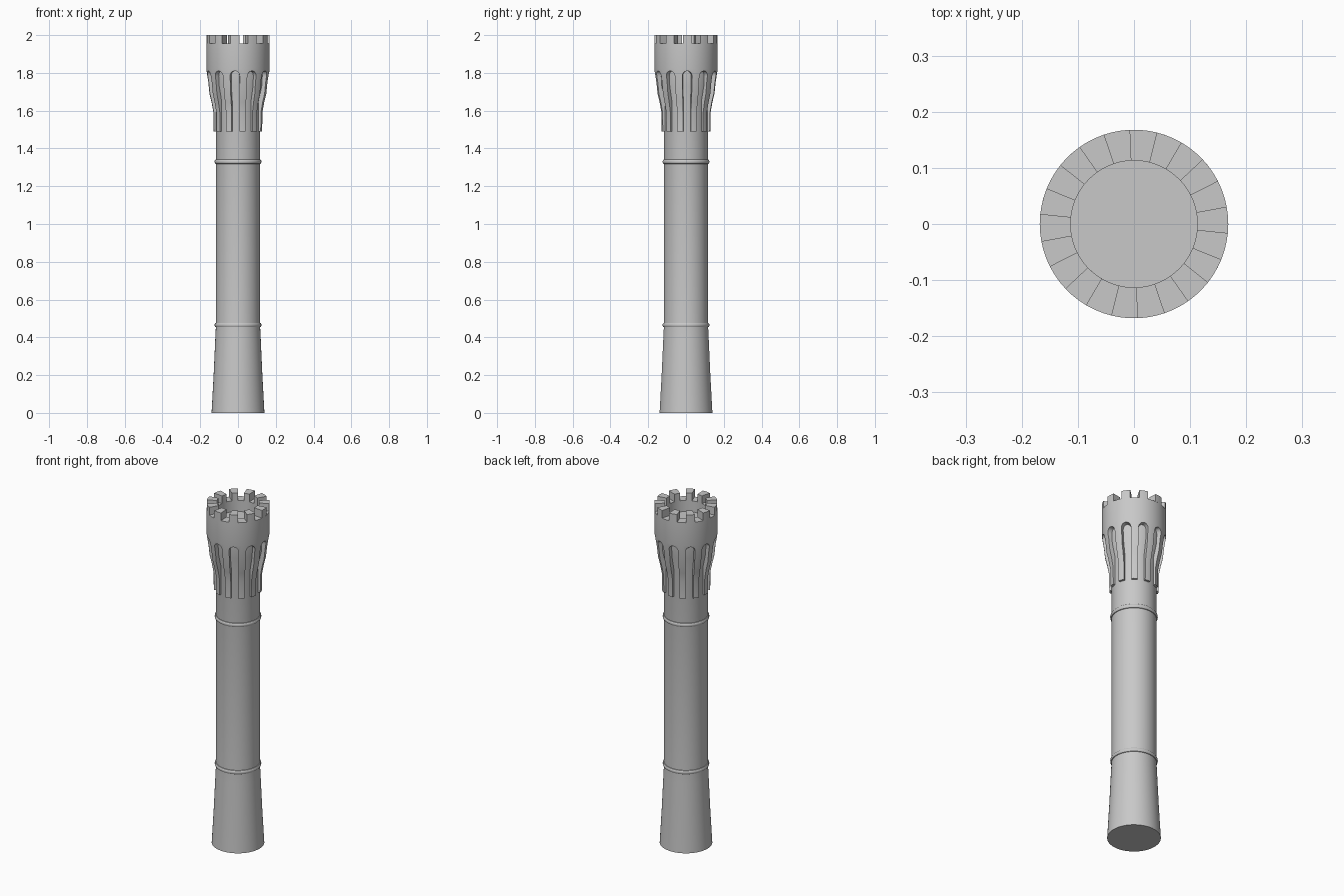
import bpy
import bmesh
from math import radians, tan, sin, cos, pi, tau

if "Cube" in bpy.data.objects:
    bpy.data.objects.remove(bpy.data.objects["Cube"], do_unlink=True)

stone = bpy.data.materials.new("grey stone")
stone.use_nodes = True
stone.diffuse_color = (0.58, 0.58, 0.58, 1)
stone.node_tree.nodes["Principled BSDF"].inputs["Base Color"].default_value = (0.58, 0.58, 0.58, 1)

BAYS = 11
STEP = tau / BAYS
FIRST = radians(-95.8)      # direction of the first merlon and the arch below it
INNER, OUTER = 0.113, 0.168


def finish(name, bm):
    bmesh.ops.recalc_face_normals(bm, faces=bm.faces)
    mesh = bpy.data.meshes.new(name)
    bm.to_mesh(mesh)
    bm.free()
    mesh.materials.append(stone)
    obj = bpy.data.objects.new(name, mesh)
    bpy.context.collection.objects.link(obj)
    return obj


def smooth(obj):
    bpy.ops.object.select_all(action="DESELECT")
    obj.select_set(True)
    bpy.context.view_layer.objects.active = obj
    bpy.ops.object.shade_smooth_by_angle(angle=radians(25))


def sweep(bm, profile, start=0, angle=tau, segments=66, loop=False):
    """Turn a (radius, height) profile about z; cap whatever stays open."""
    full = angle == tau
    count = segments if full else segments + 1
    rows = []
    for i in range(count):
        a = start + angle * i / segments
        rows.append([bm.verts.new((r * cos(a), r * sin(a), z)) for r, z in profile])
    n = len(profile)
    for i in range(segments):
        p, q = rows[i], rows[(i + 1) % count]
        for j in range(n if loop else n - 1):
            k = (j + 1) % n
            bm.faces.new((p[j], q[j], q[k], p[k]))
    if not loop:
        bm.faces.new([row[0] for row in rows])
        bm.faces.new([row[-1] for row in rows])
    elif not full:
        bm.faces.new(rows[0])
        bm.faces.new(rows[-1])


def lathe(name, profile, loop=False):
    bm = bmesh.new()
    sweep(bm, profile, loop=loop)
    return finish(name, bm)


# Shaft with spreading foot, flared head and the platform floor as its cap
smooth(lathe("tower_shaft", [
    (0.14, 0), (0.129, 0.2), (0.12, 0.4), (0.117, 0.46), (0.117, 1.65),
    (0.135, 1.73), (0.14, 1.82), (0.14, 1.89)]))

# Rounded string courses
for name, height in (("lower_band", 0.465), ("upper_band", 1.33)):
    bead = [(0.116 + 0.008 * sin(pi * i / 6), height - 0.012 * cos(pi * i / 6))
            for i in range(7)]
    smooth(lathe(name, [(0.11, height - 0.012)] + bead + [(0.11, height + 0.012)], loop=True))

# Flared gallery wall
gallery = lathe("gallery_wall", [
    (INNER, 1.49), (0.129, 1.49), (0.13, 1.59), (0.14, 1.645), (0.151, 1.69),
    (0.157, 1.75), (OUTER, 1.82), (OUTER, 1.955), (INNER, 1.955)], loop=True)

# Round-headed openings, widening outward, leave the ribs standing
bm = bmesh.new()
half = tan(radians(9.2))
arch = [(-half, 1.4), (half, 1.4)]
arch += [(half * cos(pi * i / 10), 1.782 + 0.028 * sin(pi * i / 10)) for i in range(11)]
for bay in range(BAYS):
    a = FIRST + bay * STEP
    ends = [[bm.verts.new((r * (cos(a) - t * sin(a)), r * (sin(a) + t * cos(a)), z))
             for t, z in arch] for r in (0.1, 0.2)]
    for loop in ends:
        bm.faces.new(loop)
    for j in range(len(arch)):
        k = (j + 1) % len(arch)
        bm.faces.new((ends[0][j], ends[0][k], ends[1][k], ends[1][j]))
cutter = finish("arch_cutter", bm)
cutter.hide_render = True

cut = gallery.modifiers.new("arches", "BOOLEAN")
cut.operation = "DIFFERENCE"
cut.solver = "EXACT"
cut.object = cutter
bpy.context.view_layer.objects.active = gallery
gallery.select_set(True)
bpy.ops.object.modifier_apply(modifier=cut.name)
bpy.data.objects.remove(cutter, do_unlink=True)
smooth(gallery)

# Merlons around the parapet
bm = bmesh.new()
block = [(INNER, 1.955), (OUTER, 1.955), (OUTER, 2.0), (INNER, 2.0)]
for bay in range(BAYS):
    sweep(bm, block, FIRST + bay * STEP - STEP / 4, STEP / 2, 3, loop=True)
smooth(finish("parapet_merlons", bm))
